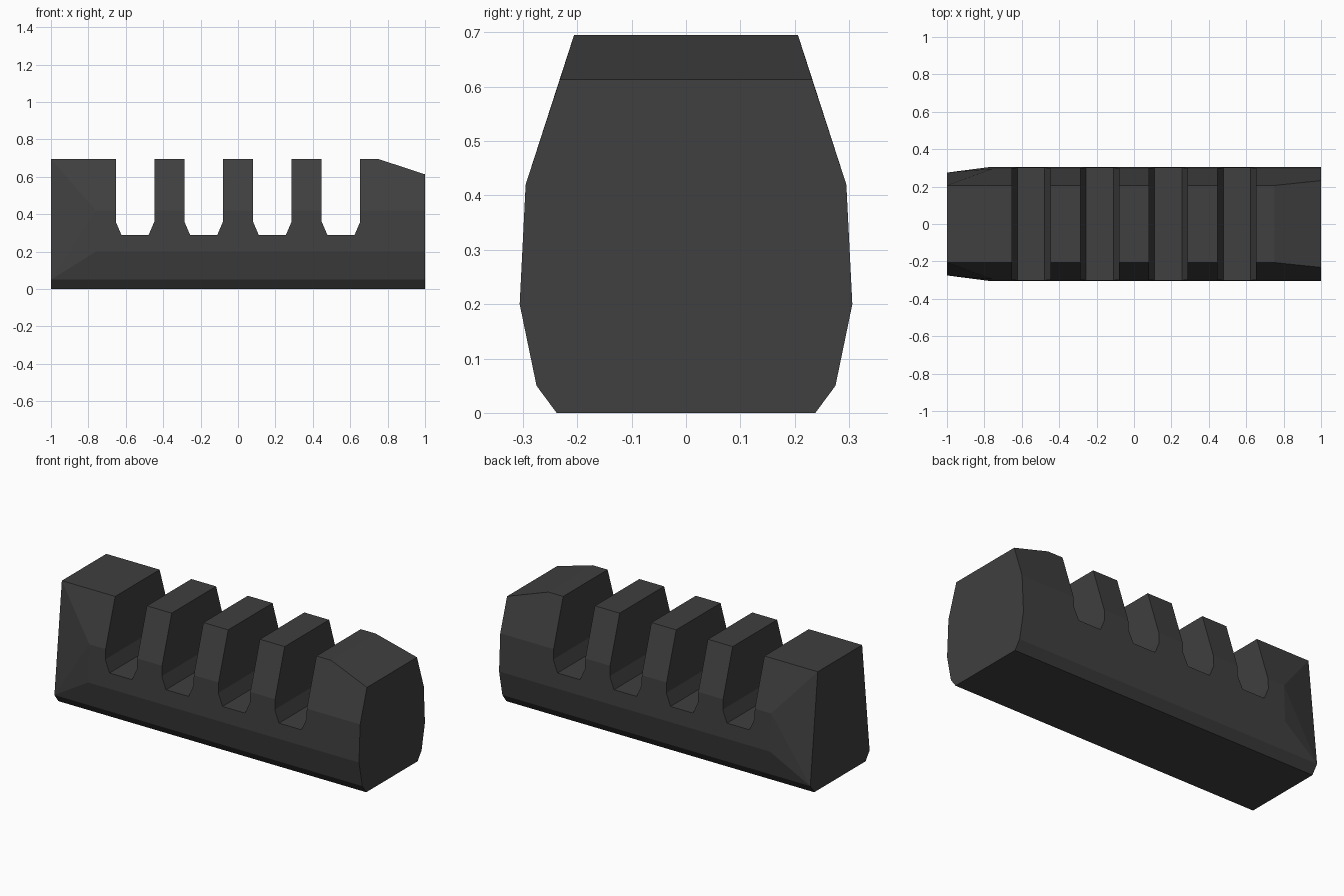
import bpy, bmesh, math

if "Cube" in bpy.data.objects:
    bpy.data.objects.remove(bpy.data.objects["Cube"], do_unlink=True)

grey = bpy.data.materials.new("dark grey")
grey.use_nodes = True
colour = (0.05, 0.05, 0.05, 1)
grey.diffuse_color = colour
grey.node_tree.nodes["Principled BSDF"].inputs["Base Color"].default_value = colour


def make_object(name, bm):
    bmesh.ops.recalc_face_normals(bm, faces=bm.faces)
    mesh = bpy.data.meshes.new(name)
    bm.to_mesh(mesh)
    bm.free()
    mesh.materials.append(grey)
    obj = bpy.data.objects.new(name, mesh)
    bpy.context.collection.objects.link(obj)
    return obj


# Cross-section corners as (half width, height)
foot, chamfer, belly, shoulder, crown = (
    (0.238, 0), (0.275, 0.05), (0.306, 0.2), (0.295, 0.42), (0.206, 0.695))
sloped_crown = (0.232, 0.613)

# Corners present at each station along the length
stations = {
    -1: [foot, chamfer, crown],
    -0.76: [belly, shoulder],
    0.75: [crown],
    1: [foot, chamfer, belly, shoulder, sloped_crown],
}

# Solid body with a pinched left-hand end and a sloped top at the other
bm = bmesh.new()
for x, corners in stations.items():
    for y, z in corners:
        for side in (-1, 1):
            bm.verts.new((x, side * y, z))
bmesh.ops.convex_hull(bm, input=bm.verts)
bmesh.ops.dissolve_limit(bm, angle_limit=math.radians(0.2),
                         verts=bm.verts, edges=bm.edges)
body = make_object("notched_block", bm)

# Four slots with chamfered floors
slot = [(-0.073, 0.29), (0.073, 0.29), (0.103, 0.36),
        (0.103, 0.9), (-0.103, 0.9), (-0.103, 0.36)]
bm = bmesh.new()
for i in range(4):
    centre = (i - 1.5) * 0.367
    face = bm.faces.new([bm.verts.new((centre + x, -0.5, z)) for x, z in slot])
    ext = bmesh.ops.extrude_face_region(bm, geom=[face], use_keep_orig=True)
    moved = [v for v in ext["geom"] if isinstance(v, bmesh.types.BMVert)]
    bmesh.ops.translate(bm, vec=(0, 1, 0), verts=moved)
cutter = make_object("slot_cutter", bm)
cutter.hide_render = True

# Cut the slots and discard the cutter
cut = body.modifiers.new("slots", "BOOLEAN")
cut.operation = "DIFFERENCE"
cut.solver = "EXACT"
cut.object = cutter
bpy.context.view_layer.update()
depsgraph = bpy.context.evaluated_depsgraph_get()
result = bpy.data.meshes.new_from_object(body.evaluated_get(depsgraph))
body.modifiers.clear()
body.data = result
bpy.data.objects.remove(cutter, do_unlink=True)
